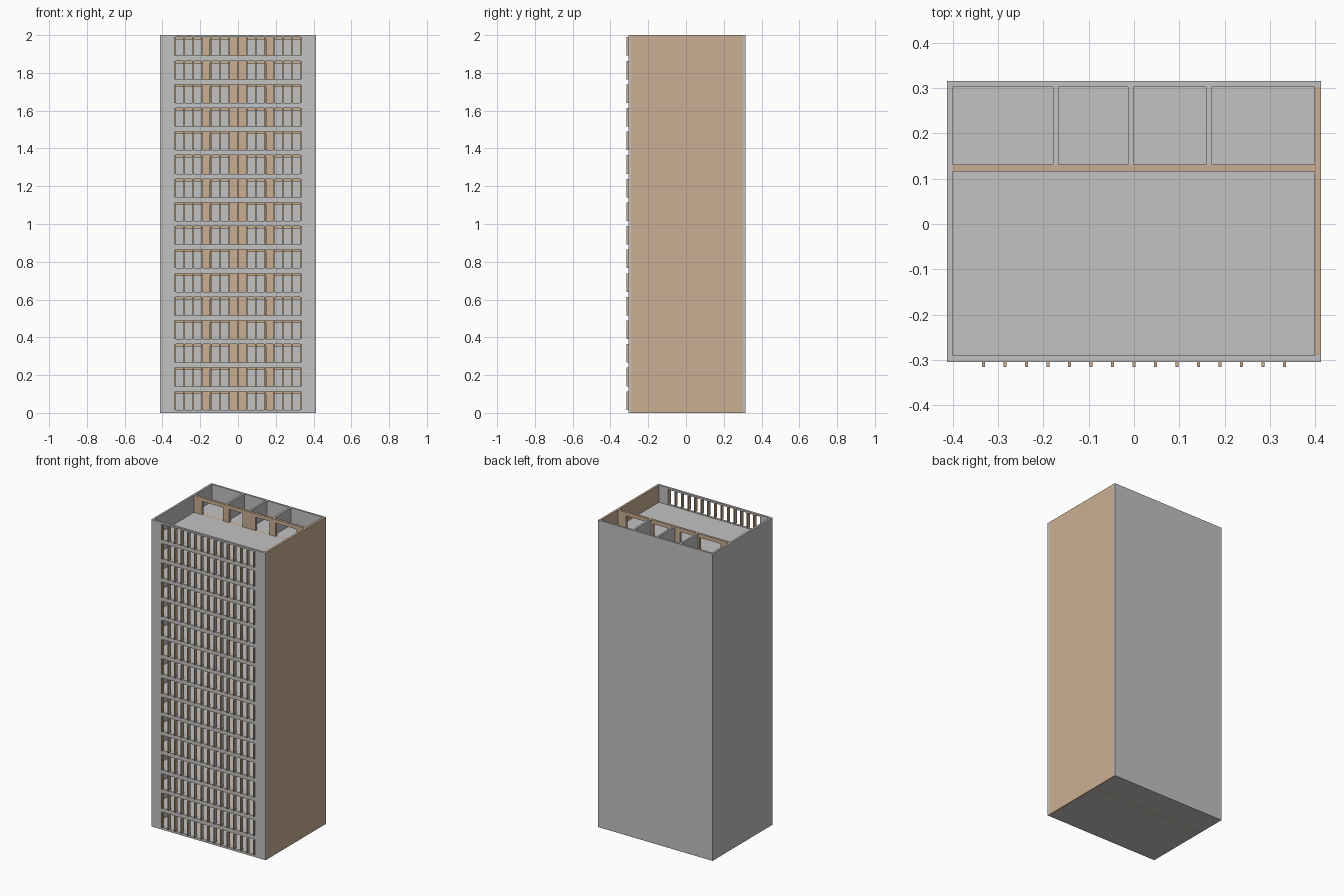
import bpy, bmesh

if "Cube" in bpy.data.objects:
    bpy.data.objects.remove(bpy.data.objects["Cube"])

FLOORS, H = 16, 0.125
TOP = FLOORS * H
SLAB = 0.014


def material(name, rgb):
    m = bpy.data.materials.new(name)
    m.diffuse_color = (*rgb, 1)
    m.use_nodes = True
    m.node_tree.nodes["Principled BSDF"].inputs["Base Color"].default_value = m.diffuse_color
    return m


GRAY = material("concrete_gray", (0.54, 0.54, 0.54))
TAN = material("warm_tan", (0.59, 0.43, 0.29))


def finish(name, bm, mat):
    me = bpy.data.meshes.new(name)
    bm.to_mesh(me)
    bm.free()
    me.materials.append(mat)
    ob = bpy.data.objects.new(name, me)
    bpy.context.collection.objects.link(ob)
    return ob


def boxes(name, mat, items):
    """One object made of boxes given as (x0, x1, y0, y1, z0, z1)."""
    bm = bmesh.new()
    for x0, x1, y0, y1, z0, z1 in items:
        vs = bmesh.ops.create_cube(bm, size=1)["verts"]
        for v in vs:
            v.co = (x1 if v.co.x > 0 else x0,
                    y1 if v.co.y > 0 else y0,
                    z1 if v.co.z > 0 else z0)
    return finish(name, bm, mat)


def pierced_wall(name, mat, x0, x1, y0, y1, openings, low, high):
    """Full-height wall with the same openings on every floor."""
    xs = sorted({x0, x1, *[x for o in openings for x in o]})
    zs = sorted({0, TOP, *[f * H + d for f in range(FLOORS) for d in (low, high)]})
    bm = bmesh.new()
    grid = [[bm.verts.new((x, y0, z)) for x in xs] for z in zs]
    for j in range(len(zs) - 1):
        for i in range(len(xs) - 1):
            mid = (xs[i] + xs[i + 1]) / 2
            # odd rows are the opening bands
            if j % 2 and any(a < mid < b for a, b in openings):
                continue
            bm.faces.new((grid[j][i], grid[j][i + 1], grid[j + 1][i + 1], grid[j + 1][i]))
    ob = finish(name, bm, mat)
    s = ob.modifiers.new("thickness", "SOLIDIFY")
    s.thickness, s.offset = y1 - y0, -1
    return ob


# outer walls
pierced_wall("front_wall", GRAY, -0.412, 0.412, -0.304, -0.29, [(-0.331, 0.331)], 0.016, 0.114)
boxes("back_wall", GRAY, [(-0.412, 0.412, 0.302, 0.315, 0, TOP)])
boxes("left_wall", GRAY, [(-0.412, -0.399, -0.29, 0.302, 0, TOP)])
boxes("right_wall", TAN, [(0.398, 0.412, -0.29, 0.302, 0, TOP)])

# inner partition with four doorways per floor
pierced_wall("partition_wall", TAN, -0.399, 0.398, 0.116, 0.131,
             [(-0.34, -0.19), (-0.147, -0.05), (0.046, 0.147), (0.19, 0.34)], SLAB, 0.101)

# cross walls between the back rooms
boxes("room_dividers", GRAY,
      [(a, b, 0.131, 0.302, 0, TOP) for a, b in ((-0.179, -0.166), (-0.013, -0.001), (0.159, 0.172))])

# floor slabs: hall in front, four rooms behind
rooms = [(-0.399, 0.398, -0.29, 0.116), (-0.399, -0.179, 0.131, 0.302), (-0.166, -0.013, 0.131, 0.302),
         (-0.001, 0.159, 0.131, 0.302), (0.172, 0.398, 0.131, 0.302)]
boxes("floor_slabs", GRAY, [(*r, f * H, f * H + SLAB) for f in range(FLOORS) for r in rooms])

# vertical fins across every window band
boxes("window_fins", TAN,
      [(x - 0.0035, x + 0.0035, -0.315, -0.291, f * H + 0.016, f * H + 0.114)
       for f in range(FLOORS) for x in [(i - 7) * 0.0474 for i in range(15)]])
